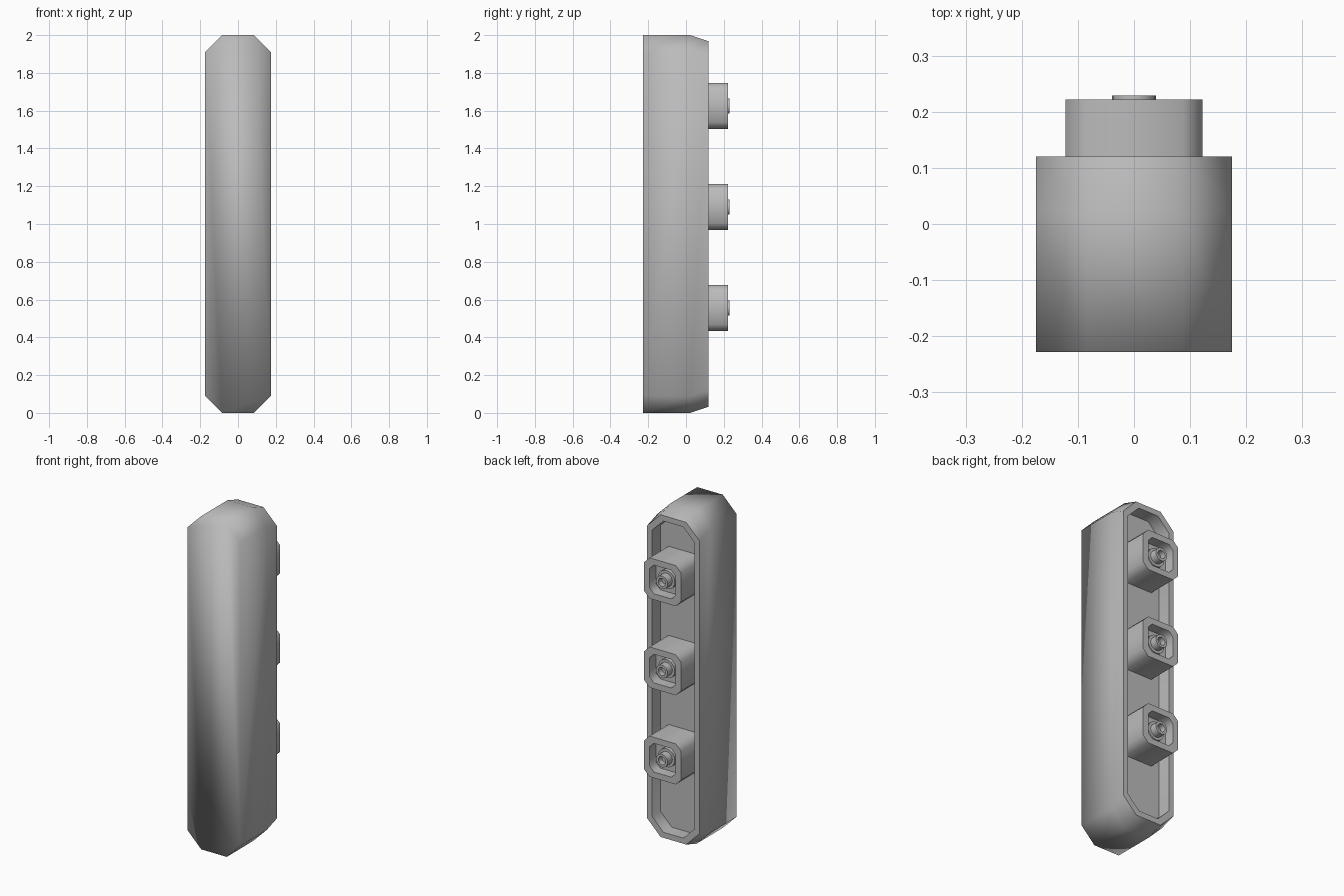
import bpy, bmesh, math

cube = bpy.data.objects.get("Cube")
if cube:
    bpy.data.objects.remove(cube)

grey = bpy.data.materials.new("plain_grey")
grey.use_nodes = True
COLOUR = (0.5, 0.5, 0.5, 1)
grey.diffuse_color = COLOUR
grey.node_tree.nodes["Principled BSDF"].inputs["Base Color"].default_value = COLOUR


def octagon(y, half_w, half_h, cut, cz):
    """Chamfered rectangle facing along y."""
    a, b = half_w - cut, half_h - cut
    quarter = [(half_w, b), (a, half_h)]
    pts = quarter + [(-x, z) for x, z in reversed(quarter)]
    pts += [(-x, -z) for x, z in pts]
    return [(x, y, cz + z) for x, z in pts]


def circle(y, r, cz, n=20):
    return [(r * math.cos(2 * math.pi * i / n), y, cz + r * math.sin(2 * math.pi * i / n))
            for i in range(n)]


def loft(name, rings, sharp_rings):
    """Join rings into a capped skin; the listed rings keep a hard crease."""
    bm = bmesh.new()
    loops = [[bm.verts.new(p) for p in ring] for ring in rings]
    n = len(loops[0])
    for a, b in zip(loops, loops[1:]):
        for i in range(n):
            j = (i + 1) % n
            bm.faces.new((a[i], a[j], b[j], b[i]))
    bm.faces.new(loops[0])
    bm.faces.new(loops[-1])
    bmesh.ops.recalc_face_normals(bm, faces=bm.faces)
    for f in bm.faces:
        f.smooth = True
    for k in sharp_rings:
        for i in range(n):
            bm.edges.get((loops[k][i], loops[k][(i + 1) % n])).smooth = False
    mesh = bpy.data.meshes.new(name)
    bm.to_mesh(mesh)
    bm.free()
    mesh.materials.append(grey)
    obj = bpy.data.objects.new(name, mesh)
    bpy.context.collection.objects.link(obj)
    return obj


# Long shell with a softly shaded front and an open tray at the back
loft("shell", [
    octagon(-0.228, 0.175, 1.0, 0.09, 1),
    octagon(0.022, 0.175, 1.0, 0.09, 1),
    octagon(0.12, 0.175, 0.967, 0.09, 1),
    octagon(0.12, 0.142, 0.934, 0.076, 1),
    octagon(0.04, 0.142, 0.934, 0.076, 1),
], [2, 3, 4])

# Three hollow sockets, each with a round hollow stud
for label, z in (("lower", 0.555), ("middle", 1.09), ("upper", 1.625)):
    loft(label + "_socket", [
        octagon(0.035, 0.122, 0.122, 0.035, z),
        octagon(0.222, 0.122, 0.122, 0.035, z),
        octagon(0.222, 0.086, 0.086, 0.028, z),
        octagon(0.16, 0.086, 0.086, 0.028, z),
    ], [0, 1, 2, 3])
    loft(label + "_stud", [
        circle(0.155, 0.055, z), circle(0.185, 0.055, z),
        circle(0.185, 0.039, z), circle(0.229, 0.039, z),
        circle(0.229, 0.024, z), circle(0.195, 0.024, z),
    ], range(6))
